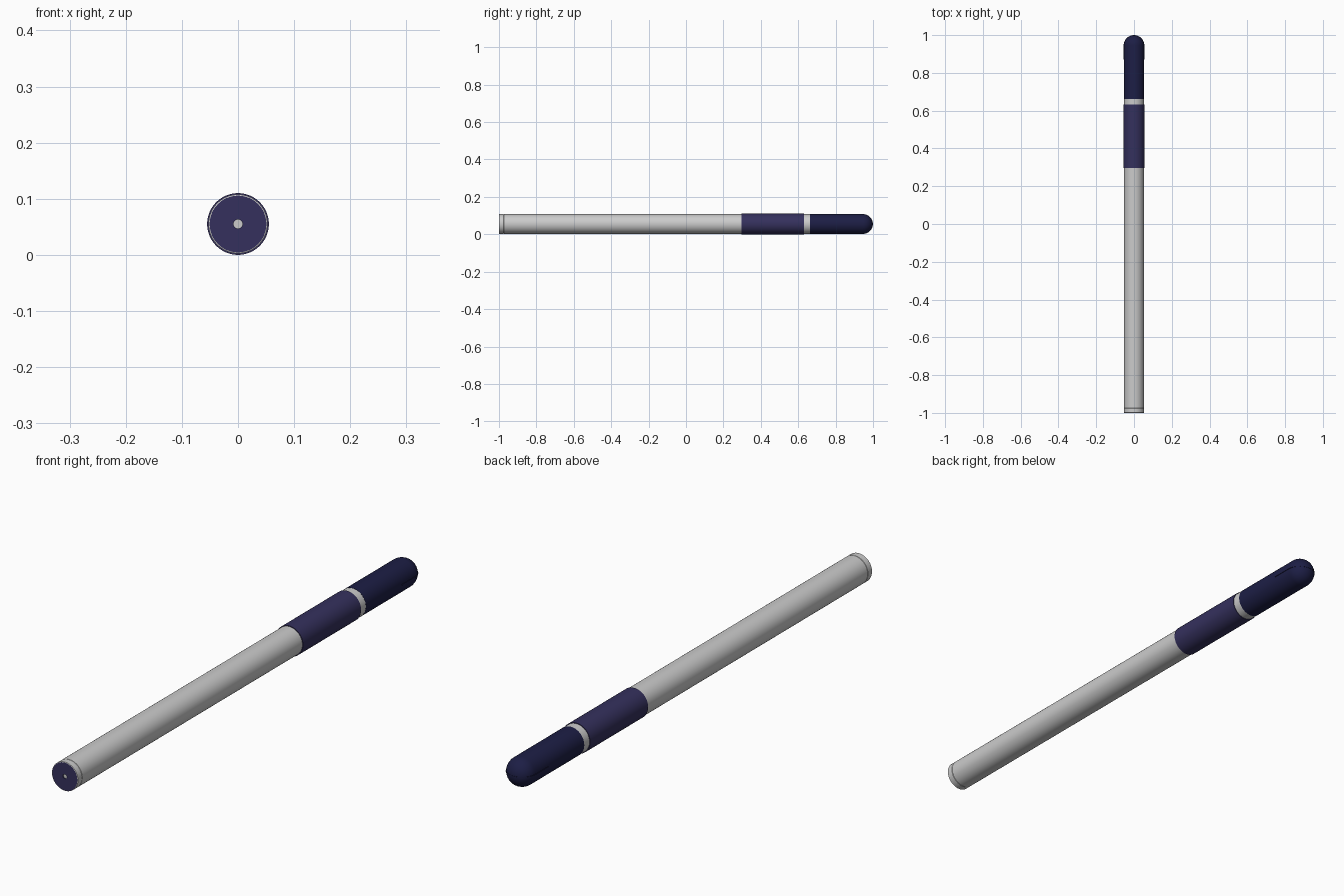
import bpy, bmesh, math

if "Cube" in bpy.data.objects:
    bpy.data.objects.remove(bpy.data.objects["Cube"])

AXIS_Z = 0.055
SEGS = 64


def material(name, rgb):
    m = bpy.data.materials.new(name)
    m.diffuse_color = (*rgb, 1)
    m.use_nodes = True
    m.node_tree.nodes["Principled BSDF"].inputs["Base Color"].default_value = m.diffuse_color
    return m


def finish(name, bm, mat=None):
    bmesh.ops.remove_doubles(bm, verts=bm.verts, dist=1e-5)
    bmesh.ops.recalc_face_normals(bm, faces=bm.faces)
    me = bpy.data.meshes.new(name)
    bm.to_mesh(me)
    bm.free()
    ob = bpy.data.objects.new(name, me)
    bpy.context.collection.objects.link(ob)
    if mat:
        me.materials.append(mat)
    bpy.ops.object.select_all(action='DESELECT')
    ob.select_set(True)
    bpy.context.view_layer.objects.active = ob
    bpy.ops.object.shade_smooth_by_angle(angle=math.radians(30))
    return ob


def lathe(name, profile, mat=None):
    """Spin (radius, y) points around the long axis."""
    bm = bmesh.new()
    vs = [bm.verts.new((r, y, AXIS_Z)) for r, y in profile]
    es = [bm.edges.new(p) for p in zip(vs, vs[1:])]
    bmesh.ops.spin(bm, geom=vs + es, cent=(0, 0, AXIS_Z), axis=(0, 1, 0),
                   angle=math.tau, steps=SEGS)
    return finish(name, bm, mat)


def dome(r, start, end, n=12):
    """Straight side at radius r that rounds off to a point at y = end."""
    return [(r, start)] + [(r * math.cos(t), end - r + r * math.sin(t))
                           for t in (math.pi / 2 * i / n for i in range(n))] + [(0, end)]


violet = material("violet", (0.035, 0.03, 0.11))
navy = material("navy", (0.012, 0.013, 0.06))

# Grey barrel with a fine groove near the end
lathe("barrel", [(0, -0.996), (0.0505, -0.996), (0.0505, -1), (0.0525, -0.999), (0.0525, -0.976),
                 (0.0515, -0.975), (0.0525, -0.974), (0.0525, 0.67), (0, 0.67)])

# End plug with a small central dimple
lathe("end_plug", [(0, -0.992), (0.008, -0.992), (0.008, -1), (0.0505, -1), (0.0505, -0.99)], violet)

# Grip sleeve
lathe("grip_sleeve", [(0.0525, 0.297), (0.055, 0.297), (0.055, 0.632), (0.0525, 0.632)], violet)

# Rounded cap
lathe("cap", [(0, 0.663)] + dome(0.053, 0.663, 0.999), navy)

# Thin seam ridge running over the cap's tip
bm = bmesh.new()
half = dome(0.055, 0.87, 1.0)
outline = half + [(-x, y) for x, y in reversed(half[:-1])]
face = bm.faces.new([bm.verts.new((x, y, AXIS_Z - 0.002)) for x, y in outline])
ext = bmesh.ops.extrude_face_region(bm, geom=[face])
bmesh.ops.translate(bm, vec=(0, 0, 0.004),
                    verts=[g for g in ext["geom"] if isinstance(g, bmesh.types.BMVert)])
finish("cap_seam", bm, navy)
